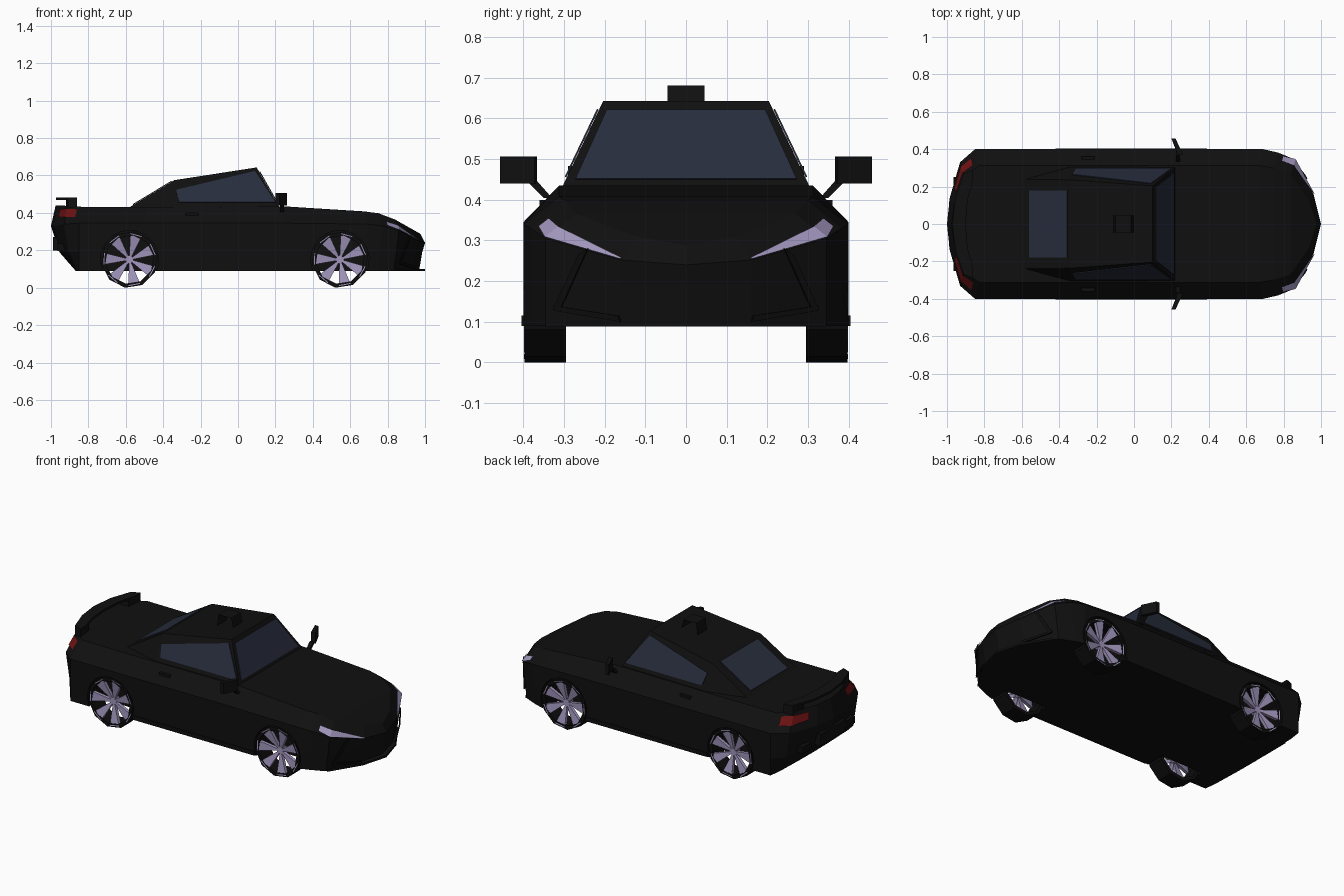
import bpy, bmesh, math
from mathutils import Vector

if "Cube" in bpy.data.objects:
    bpy.data.objects.remove(bpy.data.objects["Cube"])


def material(name, rgb):
    m = bpy.data.materials.new(name)
    m.diffuse_color = (*rgb, 1)
    m.use_nodes = True
    m.node_tree.nodes["Principled BSDF"].inputs["Base Color"].default_value = m.diffuse_color
    return m


PAINT = material("black_paint", (.005, .005, .005))
RUBBER = material("rubber", (.004, .004, .004))
GLASS = material("tinted_glass", (.02, .026, .045))
SILVER = material("pale_metal", (.35, .3, .5))
RED = material("red_lens", (.15, .006, .006))


def build(name, parts, mat):
    """One object from a list of (verts, faces) pieces."""
    bm = bmesh.new()
    for verts, faces in parts:
        vs = [bm.verts.new(v) for v in verts]
        for f in faces:
            bm.faces.new([vs[i] for i in f])
    bmesh.ops.recalc_face_normals(bm, faces=bm.faces[:])
    me = bpy.data.meshes.new(name)
    bm.to_mesh(me)
    bm.free()
    me.materials.append(mat)
    ob = bpy.data.objects.new(name, me)
    bpy.context.collection.objects.link(ob)
    return ob


def prism(pts, vec):
    """Polygon swept along a vector."""
    n, vec = len(pts), Vector(vec)
    pts = [Vector(p) for p in pts]
    sides = [(i, (i + 1) % n, n + (i + 1) % n, n + i) for i in range(n)]
    return pts + [p + vec for p in pts], [tuple(range(n)), tuple(range(n, 2 * n))] + sides


def box(x0, x1, y0, y1, z0, z1):
    return prism([(x0, y0, z0), (x1, y0, z0), (x1, y1, z0), (x0, y1, z0)], (0, 0, z1 - z0))


def flip(part):
    return [(v[0], -v[1], v[2]) for v in part[0]], part[1]


def both(parts):
    return parts + [flip(p) for p in parts]


def circle(cx, cz, y, r, n):
    return [(cx + r * math.cos(2 * math.pi * (i + .25) / n), y,
             cz + r * math.sin(2 * math.pi * (i + .25) / n)) for i in range(n)]


# Body hull: half plan outline (x, y, shoulder height, deck height), rear to nose
COLS = [(-1, 0, .33, .44), (-.985, .14, .33, .44), (-.93, .33, .34, .437), (-.85, .4, .345, .432),
        (-.5, .4, .345, .43), (.25, .4, .345, .435), (.69, .4, .34, .408), (.77, .382, .33, .398),
        (.86, .345, .305, .365), (.96, .16, .252, .31), (1, 0, .24, .288)]


def rows(c):
    x, y, sh, dk = c

    def end(rear, front):
        if x < -.85:
            return -.85 + (x + .85) * rear
        return x * front if x > .7 else x
    return [Vector((end(.12, .968), y, .09)), Vector((end(.7, .985), y, .19)),
            Vector((x, y, sh)), Vector((x * .975, y * .78, dk))]


ring = COLS + [(x, -y, s, d) for x, y, s, d in COLS[-2:0:-1]]
n, last = len(ring), len(COLS) - 1
verts = [v for c in ring for v in rows(c)]
faces = [(i * 4 + r, (i + 1) % n * 4 + r, (i + 1) % n * 4 + r + 1, i * 4 + r + 1)
         for i in range(n) for r in range(3)]
for r in (0, 3):
    for i in range(last):
        ids = [i, i + 1, (n - i - 1) % n, (n - i) % n]
        faces.append(tuple(k * 4 + r for k in dict.fromkeys(ids)))
body = build("body", [(verts, faces)], PAINT)

# Wheel wells
AXLES = (-.58, .545)
wells = build("wheel_well_cutter",
              both([prism(circle(x, .15, .28, .156, 20), (0, .15, 0)) for x in AXLES]), PAINT)
wells.hide_render = True
wells.hide_viewport = True
cut = body.modifiers.new("wheel_wells", 'BOOLEAN')
cut.operation, cut.solver, cut.object = 'DIFFERENCE', 'EXACT', wells


# Cabin: sloping planes shared by the windows
def side_y(z):
    return .31 - .477 * (z - .42)


def front_x(z):
    return .10 + (.643 - z) * .571


def rear_x(z):
    return -.34 - (.575 - z) * 1.655


zb = .40
half = [(front_x(zb), side_y(zb), zb), (-.34, side_y(zb), zb), (rear_x(zb), .24, zb),
        (.10, side_y(.643), .643), (-.34, side_y(.575), .575)]
cab = half + [(x, -y, z) for x, y, z in half]
build("cabin", [(cab, [(0, 1, 4, 3), (1, 2, 4), (5, 6, 9, 8), (6, 7, 9), (0, 3, 8, 5),
                       (3, 4, 9, 8), (4, 2, 7, 9), (0, 1, 2, 7, 6, 5)])], PAINT)

# Windows
shield = [(front_x(z) + .001, y, z) for y, z in ((-.272, .45), (.272, .45), (.195, .62), (-.195, .62))]
build("windshield", [prism(shield, (.004, 0, .002))], GLASS)
back = [(x, y, .575 + (x + .34) / 1.655 + .001)
        for x, y in ((-.56, -.18), (-.56, .18), (-.355, .18), (-.355, -.18))]
build("rear_window", [prism(back, (-.002, 0, .004))], GLASS)
side = [(x, side_y(z) + .001, z) for x, z in ((-.315, .455), (.2, .455), (.09, .622), (-.33, .522))]
build("side_windows", both([prism(side, (0, .004, .002))]), GLASS)

# Roof scoop: open-sided folded sheet
fold = [(-.11, .60), (-.10, .681), (-.015, .681), (0, .62)]
build("roof_scoop", [([(x, y, z) for x, z in fold for y in (-.045, .045)],
                      [(0, 1, 3, 2), (2, 3, 5, 4), (4, 5, 7, 6)])], PAINT)


# Lamps follow the band between shoulder and deck
def band(u, t):
    i = min(int(u), last - 1)
    a, b = rows(COLS[i]), rows(COLS[i + 1])
    p = a[2].lerp(b[2], u - i).lerp(a[3].lerp(b[3], u - i), t)
    return Vector((p.x * 1.005, p.y * 1.012, p.z + .003))


def strip(stops):
    pts = [band(u, t) for u, lo, hi in stops for t in (lo, hi)]
    return pts, [(i, i + 2, i + 3, i + 1) for i in range(0, len(pts) - 2, 2)]


build("headlights", both([strip([(7.3, .15, .45), (8, .02, .45), (9, 0, .06)])]), SILVER)
build("tail_lights", both([strip([(1.35, .4, .8), (2, .35, .82), (2.7, .35, .82)])]), RED)

# Wheels: faceted tyre rings with flared spokes
tyres, spokes = [], []
SIDES = 10
for ax in AXLES:
    loops = [circle(ax, .15, y, r, SIDES) for y, r in
             ((.397, .152), (.397, .13), (.295, .13), (.295, .152))]
    tyres.append(([p for l in loops for p in l],
                  [(a * SIDES + i, a * SIDES + (i + 1) % SIDES,
                    (a + 1) % 4 * SIDES + (i + 1) % SIDES, (a + 1) % 4 * SIDES + i)
                   for a in range(4) for i in range(SIDES)]))
    for k in range(7):
        ang = math.radians(75) + k * 2 * math.pi / 7
        pts = []
        for r, w, y in ((.012, -.005, .372), (.138, -.032, .398), (.138, .032, .398), (.012, .005, .372)):
            pts.append((ax + r * math.cos(ang) - w * math.sin(ang), y,
                        .15 + r * math.sin(ang) + w * math.cos(ang)))
        spokes.append(prism(pts, (0, -.02, 0)))
    spokes.append(prism(circle(ax, .15, .374, .022, 8), (0, -.04, 0)))
build("tyres", both(tyres), RUBBER)
build("wheel_spokes", both(spokes), SILVER)

# Door mirrors: angled housing on a slanted stem
housing = prism([(.235, .367, .44), (.262, .372, .44), (.222, .457, .44), (.2, .457, .44)], (0, 0, .066))
stem = prism([(.225, .33, .405), (.225, .35, .405), (.225, .39, .445), (.225, .367, .447)], (.022, 0, 0))
build("door_mirrors", both([housing, stem]), PAINT)

# Spoiler: curved blade on two end legs
edge = [(-.86, .29), (-.91, .27), (-.955, .14), (-.972, 0)]
inner = [(-.90, 0), (-.89, .13), (-.86, .24)]
outline = edge + [(x, -y) for x, y in edge[-2::-1]]
outline += [(x, -y) for x, y in inner[:0:-1]] + inner
build("spoiler_blade", [prism([(x, y, .47) for x, y in outline], (0, 0, .013))], PAINT)
legs = prism([(-.86, .29, .42), (-.91, .27, .42), (-.92, .18, .42), (-.87, .19, .42)], (0, 0, .055))
build("spoiler_legs", both([legs]), PAINT)

# Bumper details
build("rear_plate_panel", [box(-.99, -.94, -.12, .12, .2, .27)], PAINT)
build("exhaust_tips", both([box(-.965, -.88, .17, .25, .195, .235)]), RUBBER)
lip = [(.84, .345), (.955, .16), (1, 0), (.955, -.16), (.84, -.345)]
build("front_splitter", [prism([(x, y, .088) for x, y in lip], (0, 0, .012))], PAINT)


def nose(y, z):
    taper = .98 + .02 * (z - .09) / .16
    return Vector(((.86 + (.345 - y) * .5405) * taper + .002, y, z))


trim = [((.24, .28), (.262, .265), (.325, .13), (.31, .125)),
        ((.31, .125), (.325, .14), (.165, .115), (.16, .10))]
build("intake_trim", both([prism([nose(*p) for p in q], (.006, .003, 0)) for q in trim]), RUBBER)

# Door handles and sills
build("door_handles", both([box(-.28, -.21, .33, .36, .385, .4)]), PAINT)
build("side_sills", both([box(-.42, .39, .385, .404, .09, .115)]), PAINT)
